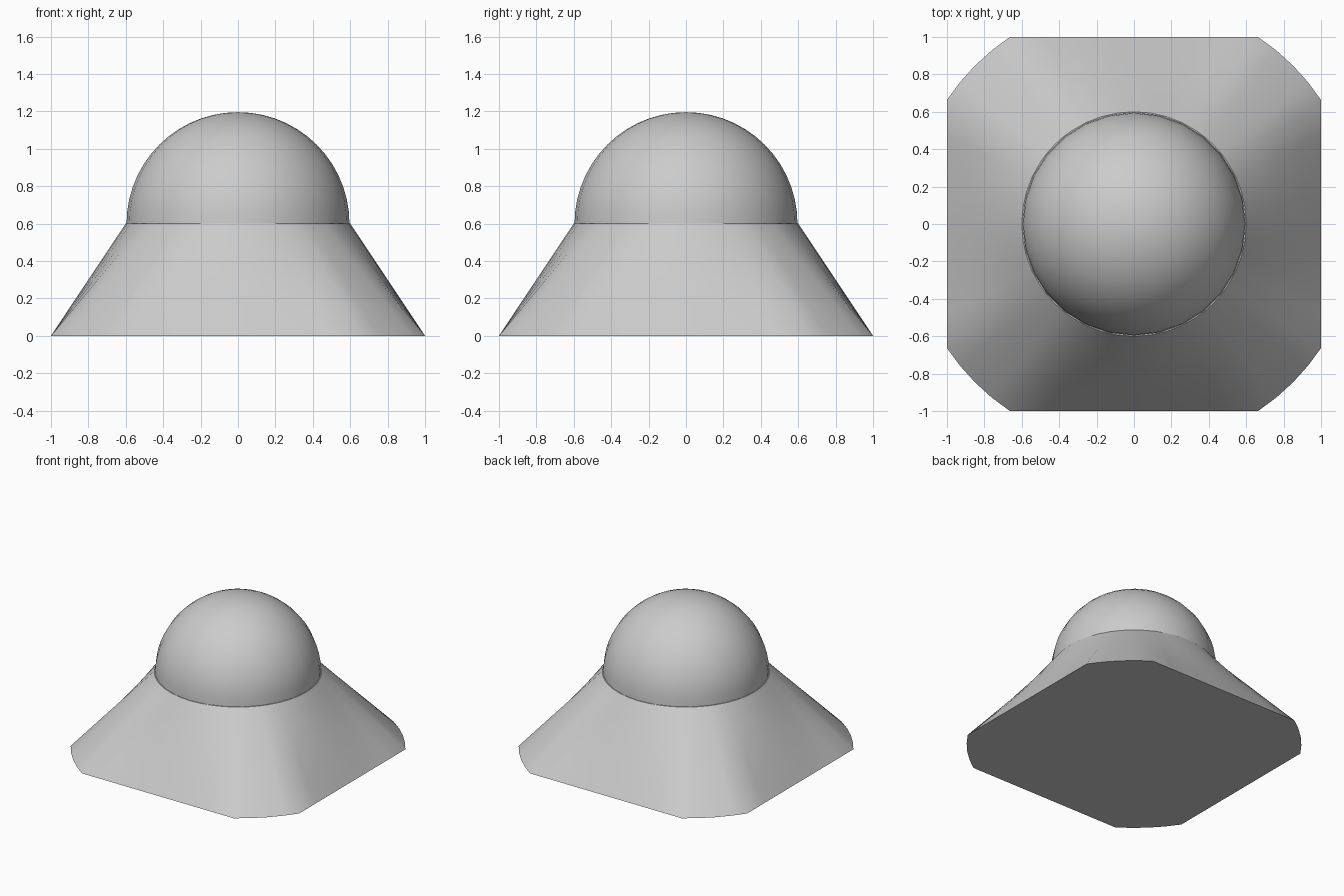
import bpy, bmesh, math

cube = bpy.data.objects.get("Cube")
if cube:
    bpy.data.objects.remove(cube, do_unlink=True)

R_TOP, HEIGHT, R_CORNER, HALF = 0.6, 0.6, 1.2, 1.0
DOME_SEGMENTS = 28

grey = bpy.data.materials.new("light grey")
grey.use_nodes = True
colour = (0.6, 0.6, 0.6, 1)
grey.diffuse_color = colour
grey.node_tree.nodes["Principled BSDF"].inputs["Base Color"].default_value = colour


def finish(bm, name):
    bmesh.ops.recalc_face_normals(bm, faces=bm.faces)
    mesh = bpy.data.meshes.new(name)
    bm.to_mesh(mesh)
    bm.free()
    mesh.materials.append(grey)
    obj = bpy.data.objects.new(name, mesh)
    bpy.context.collection.objects.link(obj)
    bpy.ops.object.select_all(action='DESELECT')
    obj.select_set(True)
    bpy.context.view_layer.objects.active = obj
    bpy.ops.object.shade_smooth_by_angle(angle=math.radians(30))
    return obj


def outline_radius(a):
    """Square with its corners rounded off by a larger circle."""
    return min(R_CORNER, HALF / max(abs(math.cos(a)), abs(math.sin(a))))


# Angles of one quarter: half a flat side, a corner arc, half a flat side
corner = math.acos(HALF / R_CORNER)
half_flat = [corner * i / 4 for i in range(4)]
arc = [corner + (math.pi / 2 - 2 * corner) * i / 4 for i in range(4)]
far_flat = [math.pi / 2 - corner + corner * i / 4 for i in range(4)]
angles = [q * math.pi / 2 + a for q in range(4) for a in half_flat + arc + far_flat]

# Skirt: loft from the rounded square to the circle, in a few rings
bm = bmesh.new()
RINGS = 4
rings = []
for k in range(RINGS + 1):
    t = k / RINGS
    ring = []
    for a in angles:
        r = outline_radius(a) * (1 - t) + R_TOP * t
        ring.append(bm.verts.new((r * math.cos(a), r * math.sin(a), HEIGHT * t)))
    rings.append(ring)
n = len(angles)
for low, high in zip(rings, rings[1:]):
    for i in range(n):
        j = (i + 1) % n
        bm.faces.new((low[i], low[j], high[j], high[i]))
bm.faces.new(rings[0][::-1])
bm.faces.new(rings[-1])
finish(bm, "skirt")

# Dome: upper half of a sphere
bm = bmesh.new()
bmesh.ops.create_uvsphere(bm, u_segments=DOME_SEGMENTS, v_segments=DOME_SEGMENTS, radius=R_TOP - 0.004)
bmesh.ops.bisect_plane(bm, geom=bm.verts[:] + bm.edges[:] + bm.faces[:], dist=1e-4,
                       plane_co=(0, 0, 0), plane_no=(0, 0, -1), clear_outer=True)
bmesh.ops.translate(bm, vec=(0, 0, HEIGHT), verts=bm.verts)
finish(bm, "dome")
